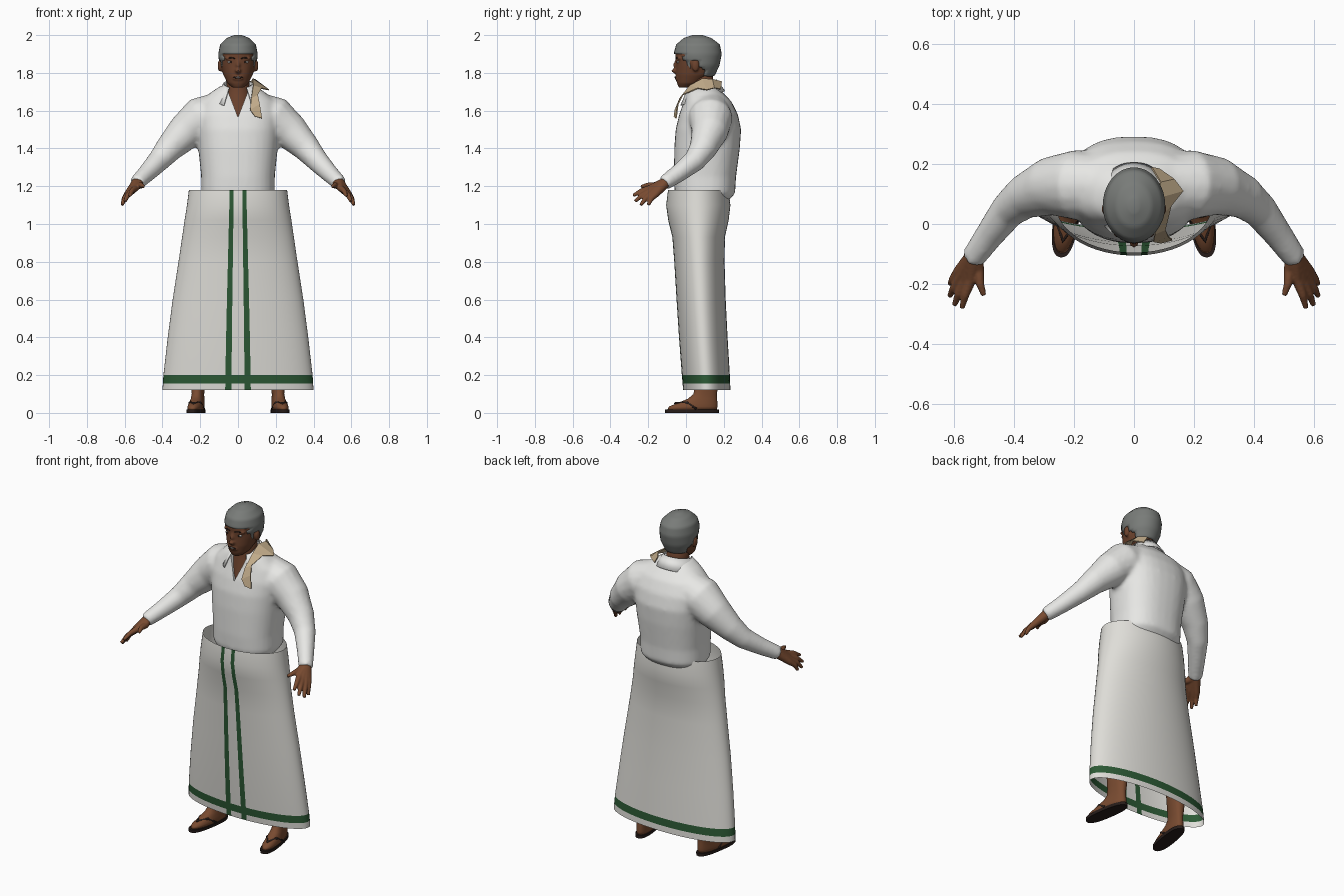
import bpy, bmesh
from math import sin, cos, pi, radians
from mathutils import Vector, Matrix

if "Cube" in bpy.data.objects:
    bpy.data.objects.remove(bpy.data.objects["Cube"])


def material(name, r, g, b):
    m = bpy.data.materials.new(name)
    m.use_nodes = True
    m.diffuse_color = (r, g, b, 1)
    bsdf = m.node_tree.nodes["Principled BSDF"]
    bsdf.inputs["Base Color"].default_value = (r, g, b, 1)
    bsdf.inputs["Roughness"].default_value = 0.8
    return m


WHITE = material("shirt white", .8, .8, .78)
CLOTH = material("wrap off white", .74, .73, .69)
GREEN = material("border green", .025, .1, .035)
SKIN = material("skin brown", .19, .07, .03)
FACE = material("face brown", .15, .055, .026)
HAIR = material("hair grey", .19, .2, .19)
BEIGE = material("scarf beige", .55, .42, .26)
DARK = material("sandal dark", .02, .012, .01)
EYE = material("eye white", .7, .68, .64)


def spread(a, b, n):
    return [a + (b - a) * i / n for i in range(n + 1)]


def resample(rows, n):
    """Insert n linear steps between neighbouring sections."""
    out = []
    for a, b in zip(rows, rows[1:]):
        out += [tuple(u + (v - u) * k / n for u, v in zip(a, b)) for k in range(n)]
    return out + [rows[-1]]


def signed_pow(v, p):
    return abs(v) ** p * (1 if v >= 0 else -1)


def loft(bm, rows, angles=None, x=0, power=2, cap=True, paint=None):
    """Stack oval sections (z, half width, front y, back y); angle 0 faces front."""
    angles = angles or spread(0, 2 * pi, 32)[:-1]
    rings = []
    for z, rx, yf, yb in rows:
        rings.append([bm.verts.new((x + rx * signed_pow(sin(a), 2 / power),
                                    (yf + yb) / 2 - (yb - yf) / 2 * signed_pow(cos(a), 2 / power), z))
                      for a in angles])
    n = len(angles)
    for j in range(len(rings) - 1):
        for i in range(n):
            k = (i + 1) % n
            f = bm.faces.new((rings[j][i], rings[j][k], rings[j + 1][k], rings[j + 1][i]))
            if paint and k:
                f.material_index = paint((rows[j][0] + rows[j + 1][0]) / 2, (angles[i] + angles[k]) / 2)
    if cap:
        bm.faces.new(rings[0][::-1])
        bm.faces.new(rings[-1])


def tube(bm, points, radii, n=12, side=1):
    pts = [Vector((p[0] * side, p[1], p[2])) for p in points]
    rings = []
    for i, p in enumerate(pts):
        t = pts[min(i + 1, len(pts) - 1)] - pts[max(i - 1, 0)]
        q = t.to_track_quat('Z', 'Y')
        rings.append([bm.verts.new(p + q @ Vector((cos(a) * radii[i], sin(a) * radii[i], 0)))
                      for a in spread(0, 2 * pi, n)[:-1]])
    for r, s in zip(rings, rings[1:]):
        for i in range(n):
            bm.faces.new((r[i], r[(i + 1) % n], s[(i + 1) % n], s[i]))
    bm.faces.new(rings[0][::-1])
    bm.faces.new(rings[-1])


def ellipsoid(bm, center, size):
    m = Matrix.Translation(center) @ Matrix.Diagonal((*size, 1))
    bmesh.ops.create_uvsphere(bm, u_segments=16, v_segments=10, radius=1, matrix=m)


def strip(bm, pairs):
    vs = [(bm.verts.new(a), bm.verts.new(b)) for a, b in pairs]
    for (a, b), (c, d) in zip(vs, vs[1:]):
        bm.faces.new((a, b, d, c))


def finish(bm, name, mats, mirror=False, voxel=0, relax=0, thick=0, subdiv=0, smooth=True):
    bmesh.ops.recalc_face_normals(bm, faces=bm.faces)
    me = bpy.data.meshes.new(name)
    bm.to_mesh(me)
    bm.free()
    for m in mats:
        me.materials.append(m)
    for p in me.polygons:
        p.use_smooth = smooth
    ob = bpy.data.objects.new(name, me)
    bpy.context.collection.objects.link(ob)
    if mirror:
        ob.modifiers.new("mirror", 'MIRROR')
    if voxel:
        r = ob.modifiers.new("blend", 'REMESH')
        r.mode, r.voxel_size, r.use_smooth_shade = 'VOXEL', voxel, True
    if subdiv:
        ob.modifiers.new("round", 'SUBSURF').levels = subdiv
        ob.modifiers["round"].render_levels = subdiv
    if thick:
        ob.modifiers.new("thickness", 'SOLIDIFY').thickness = thick
    if relax:
        s = ob.modifiers.new("relax", 'SMOOTH')
        s.factor, s.iterations = .5, relax
    return ob


# Wrapped skirt: hem band all round and two stripes down the front
half = [.087, .17] + spread(.27, pi, 26)[:-1]
angles = [-a for a in reversed(half)] + [0] + half + [pi]
rows = [(.12, .4, -.015, .235), (.155, .398, -.018, .234), (.2, .395, -.022, .232), (.4, .372, -.037, .22),
        (.6, .346, -.05, .21), (.8, .315, -.062, .204), (.93, .296, -.072, .206), (1.02, .283, -.094, .226),
        (1.1, .27, -.105, .235), (1.18, .26, -.095, .226)]
bm = bmesh.new()
loft(bm, rows, angles, cap=False,
     paint=lambda z, a: int(.155 < z < .2 or .087 < abs(a) < .17))
skirt = finish(bm, "wrapped_skirt", [CLOTH, GREEN])
for p in skirt.data.polygons:
    if .155 < p.center.z < .2:
        p.material_index = 1

# Shirt: torso and both sleeves blended into one surface
bm = bmesh.new()
loft(bm, [(1.12, .17, -.04, .22), (1.16, .195, -.06, .26), (1.25, .195, -.064, .265), (1.4, .21, -.062, .285),
          (1.5, .22, -.055, .292), (1.58, .225, -.036, .275), (1.65, .2, -.012, .24), (1.7, .14, 0, .19),
          (1.735, .085, .015, .155)], power=2.4)
for side in (1, -1):
    tube(bm, [(.1, .13, 1.6), (.19, .13, 1.56), (.28, .125, 1.487), (.365, .09, 1.4), (.42, .045, 1.335),
              (.48, -.035, 1.272), (.54, -.118, 1.214)], [.1, .118, .098, .074, .06, .049, .04], 16, side)
shirt = finish(bm, "shirt", [WHITE], voxel=.012, relax=6)

# Cutter for the open neckline
bm = bmesh.new()
outline = [(-.075, 1.76), (0, 1.565), (.075, 1.76)]
front = [bm.verts.new((x, -.2, z)) for x, z in outline]
back = [bm.verts.new((x, .06, z)) for x, z in outline]
bm.faces.new(front)
bm.faces.new(back[::-1])
for i in range(3):
    bm.faces.new((front[i], front[i - 1], back[i - 1], back[i]))
cutter = finish(bm, "neckline_cutter", [], smooth=False)
cutter.hide_render = True
cutter.hide_set(True)
cut = shirt.modifiers.new("neckline", 'BOOLEAN')
cut.operation, cut.object = 'DIFFERENCE', cutter

# Collar, folded outward and open at the front
bm = bmesh.new()
pairs = []
for a in spread(radians(38), radians(322), 28):
    s = (1 + cos(a)) / 2
    pairs.append(((.078 * sin(a), .078 - .085 * cos(a), 1.765 - .045 * s),
                  (.125 * sin(a), .075 - .132 * cos(a), 1.705 - .085 * s)))
strip(bm, pairs)
finish(bm, "collar", [WHITE], thick=.007)

# Neck and bare upper chest
bm = bmesh.new()
loft(bm, [(1.54, .05, -.028, .1), (1.6, .075, -.018, .12), (1.68, .07, .004, .14), (1.74, .06, .012, .145),
          (1.82, .058, .01, .14)])
finish(bm, "neck", [FACE])

# Head with nose, ears and chin
bm = bmesh.new()
loft(bm, [(1.722, .03, -.038, .03), (1.745, .056, -.048, .08), (1.79, .078, -.054, .135), (1.84, .09, -.053, .155),
          (1.9, .094, -.057, .168), (1.95, .083, -.042, .157), (1.985, .05, 0, .12)], power=2.1)
tube(bm, [(0, -.048, 1.868), (0, -.06, 1.835), (0, -.066, 1.815), (0, -.05, 1.803)], [.008, .011, .016, .012])
for side in (1, -1):
    ellipsoid(bm, (.096 * side, .05, 1.838), (.012, .02, .032))
    ellipsoid(bm, (.042 * side, -.036, 1.877), (.028, .011, .009))
ellipsoid(bm, (0, -.049, 1.772), (.03, .01, .012))
finish(bm, "head", [FACE], voxel=.006, relax=3)

# Hair shell, trimmed along the hairline
bm = bmesh.new()
loft(bm, resample([(1.78, .078, -.03, .15), (1.84, .1, -.045, .178), (1.9, .105, -.066, .19), (1.95, .095, -.053, .18),
                   (1.985, .06, -.012, .135), (2.002, .015, .04, .08)], 5))


def hairline(y):
    for limit, z in ((-.015, 1.898), (.01, 1.87), (.03, 1.82), (.075, 1.865), (.095, 1.82)):
        if y < limit:
            return z
    return 1.783


bmesh.ops.delete(bm, geom=[f for f in bm.faces if f.calc_center_median().z < hairline(f.calc_center_median().y)],
                 context='FACES')
finish(bm, "hair", [HAIR], thick=.016, relax=2)

# Eyes, brows and mouth
bm = bmesh.new()
ellipsoid(bm, (.04, -.042, 1.857), (.016, .006, .006))
finish(bm, "eyes", [EYE], mirror=True)
bm = bmesh.new()
ellipsoid(bm, (.039, -.047, 1.857), (.006, .003, .006))
tube(bm, [(.016, -.053, 1.876), (.04, -.048, 1.881), (.064, -.033, 1.875)], [.003, .004, .002], 6)
finish(bm, "pupils_and_brows", [DARK], mirror=True)
bm = bmesh.new()
ellipsoid(bm, (0, -.055, 1.776), (.026, .005, .006))
finish(bm, "mouth", [DARK])
bm = bmesh.new()
ellipsoid(bm, (0, -.058, 1.777), (.012, .004, .003))
finish(bm, "teeth", [EYE])

# Hands: fingers run from the wrist through the knuckles
bm = bmesh.new()
wrist = (.533, -.105, 1.222)
for knuckle, tip in (((.543, -.185, 1.19), (.573, -.28, 1.15)), ((.562, -.188, 1.174), (.598, -.27, 1.12)),
                     ((.578, -.178, 1.163), (.614, -.24, 1.1)), ((.585, -.16, 1.158), (.613, -.2, 1.1)),
                     ((.517, -.155, 1.204), (.5, -.238, 1.198))):
    mid = Vector(knuckle).lerp(Vector(tip), .5) + Vector((.004, -.004, .005))
    tube(bm, [wrist, knuckle, mid, tip], [.029, .019, .014, .009], 10)
finish(bm, "hands", [SKIN], mirror=True, voxel=.005, relax=2)

# Feet, sandal soles and straps, toes turned slightly outward
turn = Matrix.Translation((.22, .05, 0)) @ Matrix.Rotation(radians(9), 4, 'Z') @ Matrix.Translation((-.22, -.05, 0))
bm = bmesh.new()
loft(bm, [(.016, .039, -.1, .165), (.034, .04, -.092, .168), (.05, .037, -.05, .168), (.075, .033, .01, .166),
          (.1, .031, .04, .165), (.14, .035, .045, .17), (.3, .048, .04, .18), (.6, .065, .02, .18)], x=.22, power=2.3)
bm.transform(turn)
finish(bm, "feet_and_legs", [SKIN], mirror=True)
bm = bmesh.new()
loft(bm, [(0, .042, -.112, .175), (.018, .043, -.113, .176)], x=.22, power=2.5)
bm.transform(turn)
finish(bm, "sandal_soles", [DARK], mirror=True, smooth=False)
bm = bmesh.new()
tube(bm, [(.18, .05, .02), (.192, 0, .054), (.22, -.058, .05), (.248, 0, .054), (.26, .05, .02)], [.007] * 5, 8)
bm.transform(turn)
finish(bm, "sandal_straps", [DARK], mirror=True)

# Small scarf over the left shoulder
bm = bmesh.new()
strip(bm, [((.06, .19, 1.755), (.085, .185, 1.715)), ((.09, .14, 1.768), (.135, .15, 1.722)),
           ((.078, .085, 1.77), (.165, .11, 1.712)), ((.082, .02, 1.735), (.125, .06, 1.72)),
           ((.07, -.035, 1.665), (.105, -.02, 1.685)), ((.065, -.06, 1.605), (.115, -.045, 1.635)),
           ((.09, -.065, 1.57), (.128, -.055, 1.56))])
finish(bm, "scarf", [BEIGE], thick=.006, smooth=False)
